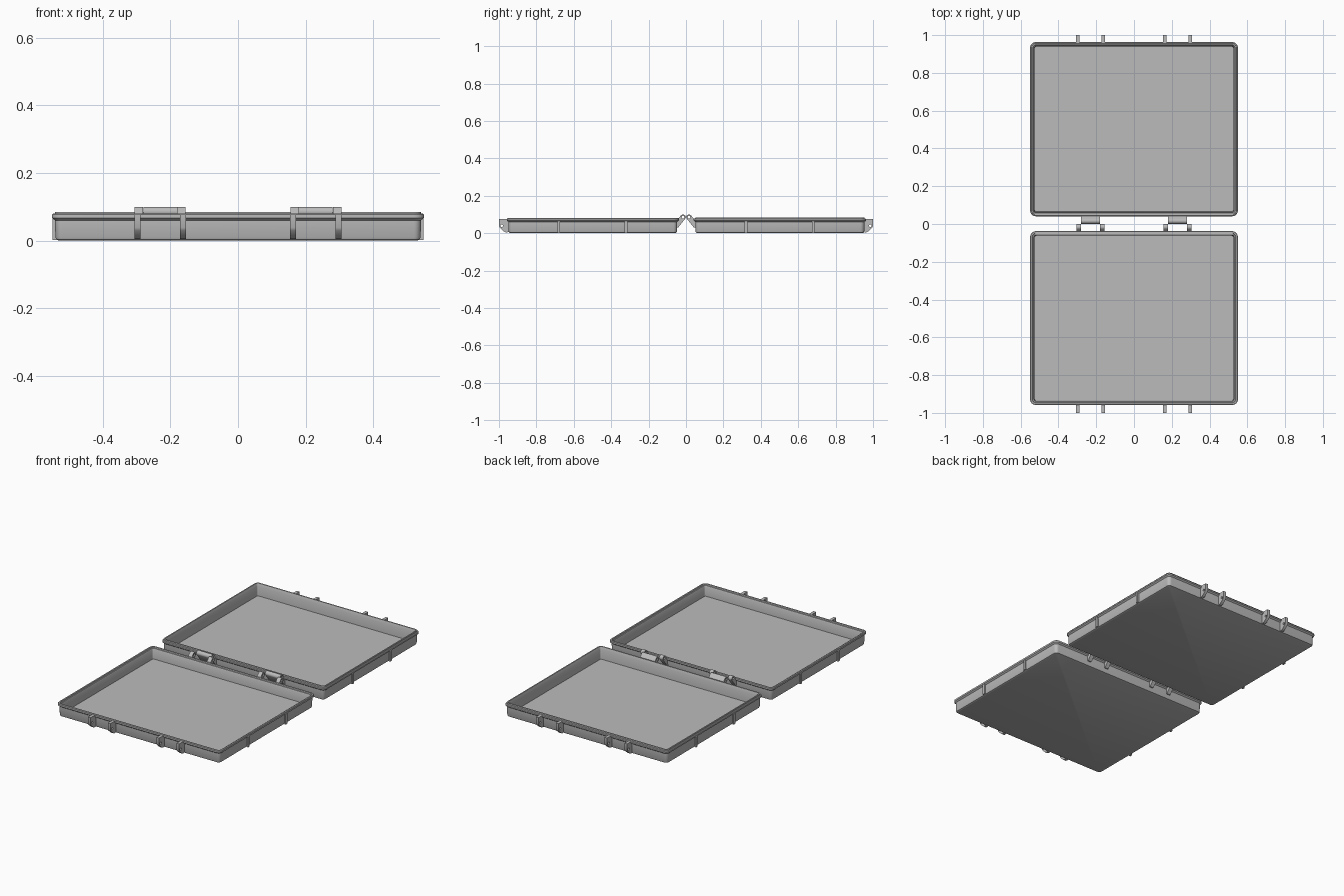
import bpy, bmesh, math
from mathutils import Matrix

cube = bpy.data.objects.get("Cube")
if cube:
    bpy.data.objects.remove(cube, do_unlink=True)

GREY = (0.5, 0.5, 0.5, 1)
grey = bpy.data.materials.new("grey plastic")
grey.use_nodes = True
grey.diffuse_color = GREY
grey.node_tree.nodes["Principled BSDF"].inputs["Base Color"].default_value = GREY


def finish(obj, smooth=True):
    obj.data.materials.clear()
    obj.data.materials.append(grey)
    bpy.ops.object.select_all(action="DESELECT")
    obj.select_set(True)
    bpy.context.view_layer.objects.active = obj
    if smooth:
        bpy.ops.object.shade_smooth_by_angle(angle=math.radians(35))


def rounded_rect(hx, hy, r, steps=6):
    pts = []
    for q, (sx, sy) in enumerate([(1, 1), (-1, 1), (-1, -1), (1, -1)]):
        for i in range(steps + 1):
            a = math.radians(90) * (q + i / steps)
            pts.append((sx * (hx - r) + r * math.cos(a), sy * (hy - r) + r * math.sin(a)))
    return pts


def tray(name, y, hx, hy, section):
    """Loft rounded rectangles through (inset, z), capped at both ends."""
    bm = bmesh.new()
    loops = []
    for inset, z in section:
        pts = rounded_rect(hx - inset, hy - inset, max(0.03 - inset, 0.008))
        loops.append([bm.verts.new((px, py + y, z)) for px, py in pts])
    for a, b in zip(loops, loops[1:]):
        for i in range(len(a)):
            j = (i + 1) % len(a)
            bm.faces.new((a[i], a[j], b[j], b[i]))
    bm.faces.new(loops[0][::-1])
    bm.faces.new(loops[-1])
    bmesh.ops.recalc_face_normals(bm, faces=bm.faces)
    mesh = bpy.data.meshes.new(name)
    bm.to_mesh(mesh)
    bm.free()
    obj = bpy.data.objects.new(name, mesh)
    bpy.context.collection.objects.link(obj)
    finish(obj)


def box(name, loc, size):
    bpy.ops.mesh.primitive_cube_add(size=1, location=loc)
    obj = bpy.context.object
    obj.name = name
    obj.data.transform(Matrix.Diagonal((*size, 1)))
    finish(obj, False)


def circle(cy, cz, r, start=0, end=360, n=20):
    return [(cy + r * math.cos(math.radians(start + (end - start) * i / n)),
             cz + r * math.sin(math.radians(start + (end - start) * i / n)))
            for i in range(n + (end - start < 360))]


def side_plate(name, x, width, outlines):
    """Extrude a y-z profile (outline, then holes) along x."""
    curve = bpy.data.curves.new(name, "CURVE")
    curve.dimensions = "2D"
    curve.fill_mode = "BOTH"
    curve.extrude = width / 2
    for pts in outlines:
        spline = curve.splines.new("POLY")
        spline.points.add(len(pts) - 1)
        for p, (py, pz) in zip(spline.points, pts):
            p.co = (py, pz, 0, 1)
        spline.use_cyclic_u = True
    obj = bpy.data.objects.new(name, curve)
    obj.location.x = x
    obj.rotation_euler = (math.radians(90), 0, math.radians(90))
    bpy.context.collection.objects.link(obj)
    bpy.ops.object.select_all(action="DESELECT")
    obj.select_set(True)
    bpy.context.view_layer.objects.active = obj
    bpy.ops.object.convert(target="MESH")
    finish(bpy.context.object)


# Trays: softened base, wall, projecting lip, and a tongue on the rear tray
outer = [(0.02, 0), (0.013, 0.003), (0.01, 0.01), (0.009, 0.06), (0, 0.067)]
inner = [(0.022, 0.068), (0.024, 0.012)]
tray("front_tray", -0.498, 0.55, 0.46, outer + [(0, 0.077), (0.003, 0.08), (0.011, 0.08),
                                               (0.013, 0.074), (0.019, 0.074)] + inner)
tray("rear_tray", 0.502, 0.55, 0.461, outer + [(0, 0.075), (0.003, 0.078), (0.008, 0.078),
                                              (0.009, 0.085), (0.016, 0.085)] + inner)

for side, s in (("front", -1), ("rear", 1)):
    # Stiffening ribs on the outer side walls
    for flank, sx in (("right", -1), ("left", 1)):
        for i, ry in enumerate((0.32, 0.68)):
            box(f"{side}_{flank}_rib_{i + 1}", (sx * 0.543, s * ry, 0.034), (0.012, 0.015, 0.064))
        # Pairs of latch ears with pin holes
        for i, ex in enumerate((0.163, 0.297)):
            ear = [(0.945, 0.006), (0.962, 0.004), (0.972, 0.008), (0.996, 0.03),
                   (1, 0.038), (1, 0.077), (0.945, 0.077)]
            side_plate(f"{side}_{flank}_latch_ear_{i + 1}", sx * ex, 0.018,
                       [[(s * y, z) for y, z in ear], circle(s * 0.985, 0.04, 0.007)])

# Hinge knuckles: outer pairs on the front tray, a long middle one on the rear tray
for flank, sx in (("right", -1), ("left", 1)):
    for name, s, x, width in (("front_inner", -1, 0.168, 0.025), ("front_outer", -1, 0.293, 0.025),
                              ("rear_middle", 1, 0.23, 0.1)):
        arm = circle(0.016, 0.085, 0.015, 45, 200, 14) + [(0.042, 0.03), (0.052, 0.03), (0.052, 0.066)]
        side_plate(f"{name}_{flank}_hinge", sx * x, width,
                   [[(s * y, z) for y, z in arm], circle(s * 0.016, 0.085, 0.007)])
